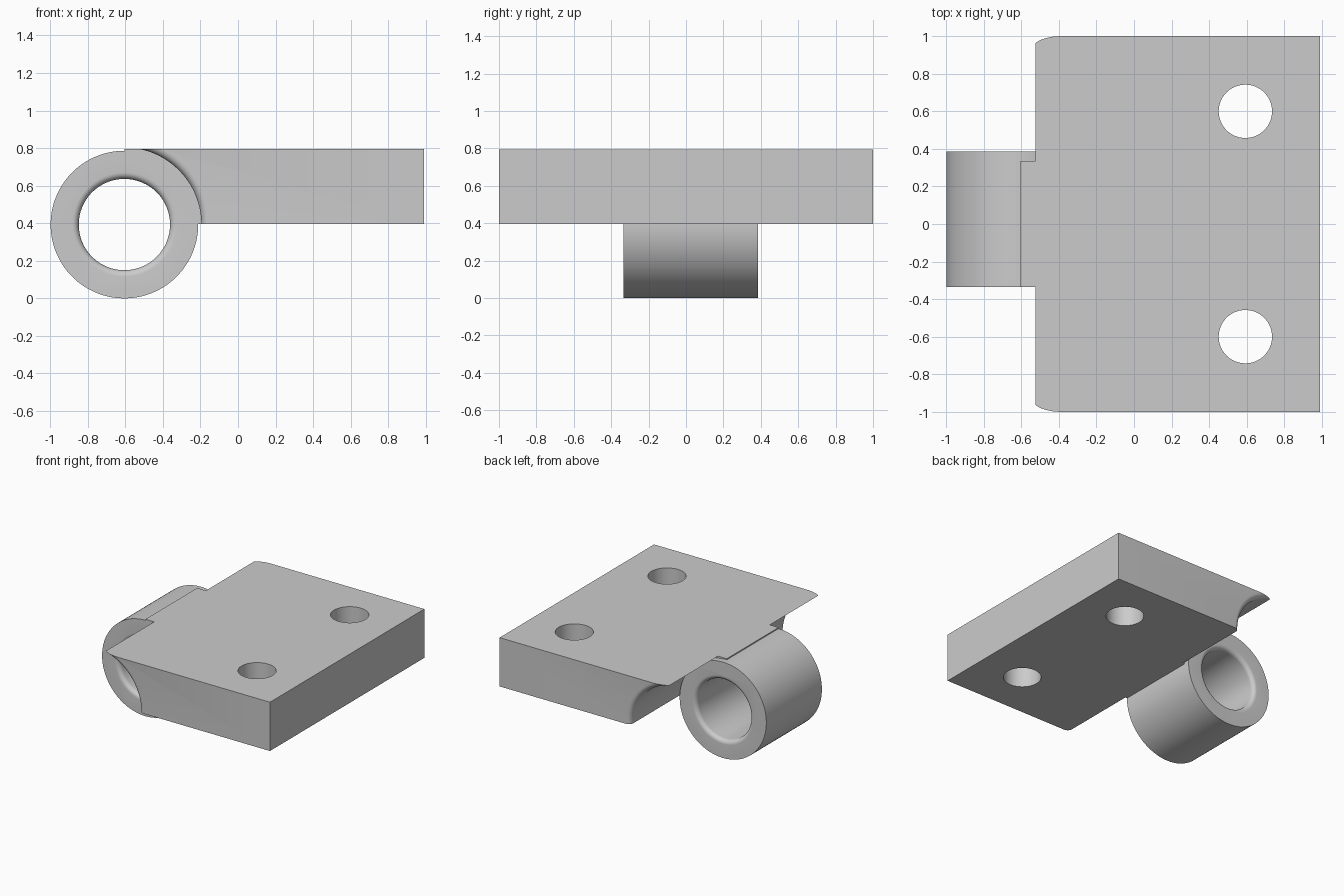
import bpy, bmesh
from math import radians, sin, cos, pi
from mathutils import Matrix, Vector

cube = bpy.data.objects.get("Cube")
if cube:
    bpy.data.objects.remove(cube, do_unlink=True)

AXIS = Vector((-0.605, 0, 0.393))     # centre line of the barrel
BOTTOM, TOP = 0.395, 0.795            # plate heights
STEP = 0.335                          # half width of the knuckle web

grey = bpy.data.materials.new("light grey metal")
grey.use_nodes = True
grey.diffuse_color = (0.6, 0.6, 0.6, 1)
grey.node_tree.nodes["Principled BSDF"].inputs["Base Color"].default_value = (0.6, 0.6, 0.6, 1)


def finish(name, bm):
    bmesh.ops.recalc_face_normals(bm, faces=bm.faces)
    mesh = bpy.data.meshes.new(name)
    bm.to_mesh(mesh)
    bm.free()
    mesh.materials.append(grey)
    obj = bpy.data.objects.new(name, mesh)
    bpy.context.collection.objects.link(obj)
    return obj


def box(name, lo, hi):
    bm = bmesh.new()
    lo, hi = Vector(lo), Vector(hi)
    place = Matrix.Translation((lo + hi) / 2) @ Matrix.Diagonal(hi - lo).to_4x4()
    bmesh.ops.create_cube(bm, size=1, matrix=place)
    return finish(name, bm)


def turned(name, profile, segments=96):
    """Solid turned about the barrel axis from (y, radius) pairs."""
    bm = bmesh.new()
    rings = [[bm.verts.new(AXIS + Vector((r * cos(a), y, r * sin(a))))
              for a in (2 * pi * (i + 0.5) / segments for i in range(segments))]
             for y, r in profile]
    for a, b in zip(rings, rings[1:]):
        for i in range(segments):
            j = (i + 1) % segments
            bm.faces.new((a[i], a[j], b[j], b[i]))
    bm.faces.new(rings[0])
    bm.faces.new(rings[-1])
    return finish(name, bm)


def flare(y_end, side, radius, fillet, steps=8):
    """Profile that widens in a quarter round up to y_end."""
    pts = []
    for i in range(steps + 1):
        a = pi / 2 * i / steps
        pts.append((y_end - side * fillet * (1 - sin(a)), radius + fillet * (1 - cos(a))))
    pts.append((y_end + side * 0.02, radius + fillet))
    return pts


def combine(target, tool, operation):
    tool.hide_render = True
    mod = target.modifiers.new(operation.lower(), 'BOOLEAN')
    mod.operation, mod.solver, mod.object = operation, 'EXACT', tool
    bpy.ops.object.select_all(action='DESELECT')
    target.select_set(True)
    bpy.context.view_layer.objects.active = target
    bpy.ops.object.modifier_apply(modifier=mod.name)
    bpy.data.objects.remove(tool, do_unlink=True)


# Plate, reaching to the top of the barrel
leaf = box("hinge_leaf", (AXIS.x, -1, BOTTOM), (0.99, 1, TOP))

# Round clearance on both sides of the knuckle, with rounded outer ends
for side in (-1, 1):
    pocket = [(side * STEP, 0.41)] + flare(side, side, 0.41, 0.042)
    combine(leaf, turned("clearance_cutter", pocket), 'DIFFERENCE')

# Barrel and its bore with rounded mouths
combine(leaf, turned("barrel", [(-STEP, 0.393), (0.385, 0.393)]), 'UNION')
bore = flare(-STEP, -1, 0.243, 0.035)[::-1] + flare(0.385, 1, 0.243, 0.035)
combine(leaf, turned("bore_cutter", bore), 'DIFFERENCE')

# Screw holes
for y in (-0.6, 0.6):
    bm = bmesh.new()
    bmesh.ops.create_cone(bm, cap_ends=True, segments=64, radius1=0.142, radius2=0.142,
                          depth=1, matrix=Matrix.Translation((0.593, y, 0.6)))
    combine(leaf, finish("screw_hole_cutter", bm), 'DIFFERENCE')

bpy.ops.object.shade_smooth_by_angle(angle=radians(30))
